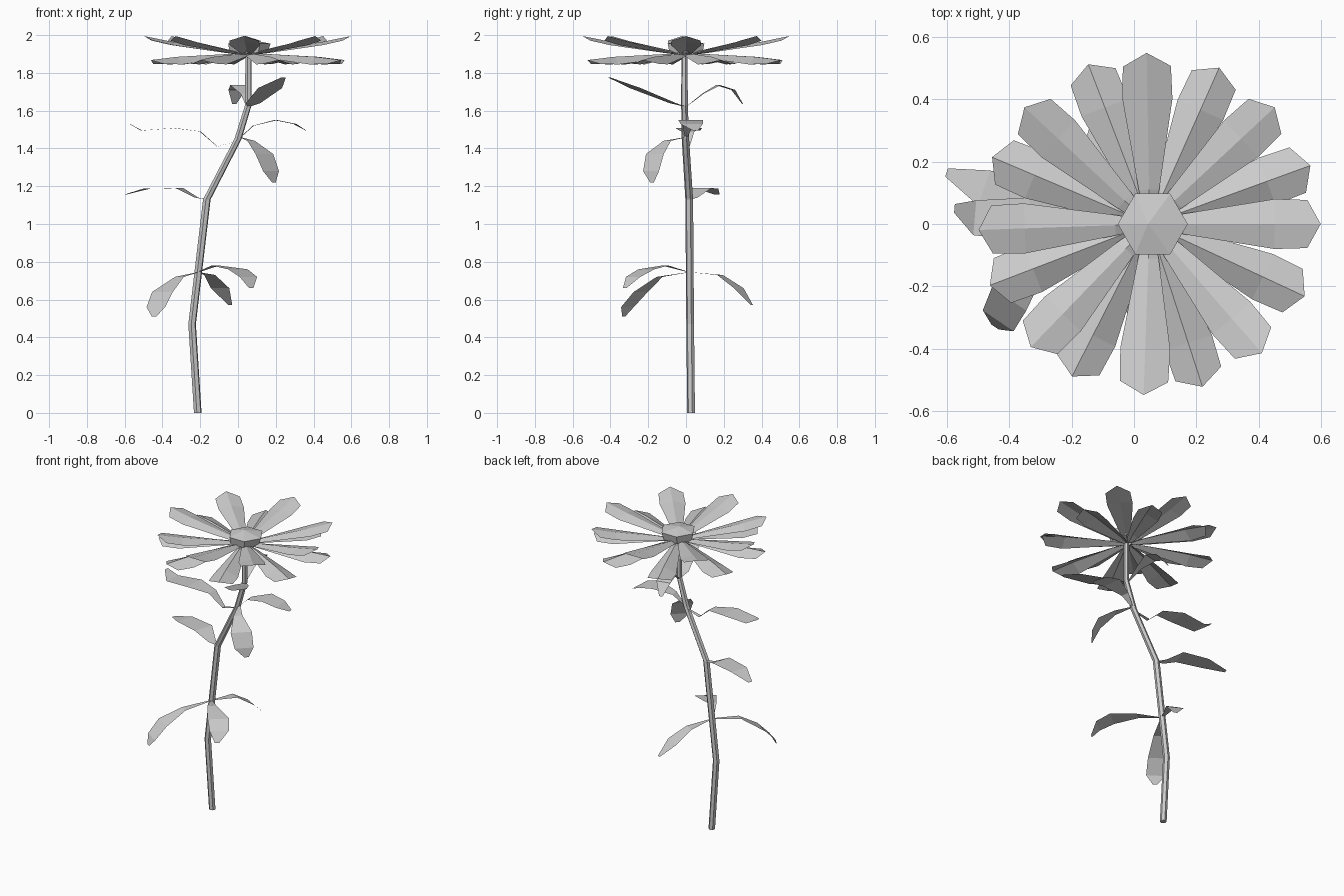
import bpy, bmesh
from math import sin, cos, tau, radians
from mathutils import Vector


def make(name, rows, cap=False, closed=False):
    """Skin a list of equal-length vertex rows into a flat-shaded object."""
    bm = bmesh.new()
    vs = [[bm.verts.new(p) for p in r] for r in rows]
    n = len(rows[0])
    for a, b in zip(vs, vs[1:]):
        for i in range(n if closed else n - 1):
            j = (i + 1) % n
            bm.faces.new((a[i], a[j], b[j], b[i]))
    if cap:
        bm.faces.new(vs[0][::-1])
        bm.faces.new(vs[-1])
    bmesh.ops.remove_doubles(bm, verts=bm.verts, dist=0.0005)
    me = bpy.data.meshes.new(name)
    bm.to_mesh(me)
    bm.free()
    ob = bpy.data.objects.new(name, me)
    bpy.context.collection.objects.link(ob)
    return ob


def ring(x, y, z, r, n=6, turn=0.0):
    return [(x + r * cos(tau * i / n + turn), y + r * sin(tau * i / n + turn), z)
            for i in range(n)]


# Bent six-sided stem
stem = [(-0.213, 0.027, 0, 0.021), (-0.243, 0.022, 0.47, 0.021),
        (-0.165, 0.017, 1.13, 0.021), (0.0, -0.003, 1.45, 0.02),
        (0.055, -0.008, 1.63, 0.018), (0.055, -0.008, 1.9, 0.017)]
make("stem", [ring(*p, turn=0.3) for p in stem], cap=True, closed=True)

# Faceted flower centre
cx, cy = 0.05, 0.0
make("flower_centre", [ring(cx + 0.007, cy, 1.905, 0.1), ring(cx + 0.01, cy, 1.955, 0.112),
                       ring(cx - 0.005, cy, 1.98, 0.0)], closed=True)


# Creased petals in two layers: (radius, half width, edge height, crease height)
def petal(name, deg, profile):
    a = radians(deg)
    d, s = Vector((cos(a), sin(a), 0)), Vector((-sin(a), cos(a), 0))
    c = Vector((cx, cy, 0))
    rows = []
    for i, (r, w, z, zc) in enumerate(profile):
        mid_r = 0.548 if i == len(profile) - 1 else r
        edge = c + d * r + Vector((0, 0, z))
        rows.append([edge + s * w, c + d * mid_r + Vector((0, 0, zc)), edge - s * w])
    make(name, rows)


upper = [(0.02, 0.015, 1.893, 1.9), (0.11, 0.033, 1.905, 1.918),
         (0.40, 0.08, 1.947, 1.965), (0.505, 0.077, 1.971, 1.995)]
lower = [(0.02, 0.015, 1.888, 1.895), (0.11, 0.033, 1.88, 1.9),
         (0.40, 0.08, 1.845, 1.885), (0.505, 0.077, 1.848, 1.868)]
for k, deg in enumerate((0, 43, 91, 137, 182, 226, 268, 311)):
    petal(f"upper_petal_{k + 1}", deg, upper)
for k, deg in enumerate((20, 66, 111, 157, 201, 243, 288, 335)):
    petal(f"lower_petal_{k + 1}", deg, lower)


# Curved leaves: flat ribbons along a midline, widest past the middle
def leaf(name, path, width=0.07):
    pts = [Vector(p) for p in path]
    d = pts[-1] - pts[0]
    s = Vector((-d.y, d.x, 0)).normalized()
    prof = {4: (0.08, 0.6, 1.0, 0.2), 5: (0.08, 0.4, 0.95, 0.85, 0.2),
            6: (0.08, 0.2, 0.5, 1.0, 0.8, 0.2)}[len(pts)]
    make(name, [[p + s * width * w, p - s * width * w] for p, w in zip(pts, prof)])


leaves = [
    [(-.21, .015, .745), (-.31, -.14, .72), (-.40, -.24, .64), (-.435, -.31, .56), (-.445, -.33, .51)],
    [(-.21, .015, .745), (-.12, -.11, .78), (0, -.21, .76), (.055, -.28, .72), (.07, -.325, .66)],
    [(-.21, .02, .745), (-.15, .18, .73), (-.095, .28, .66), (-.04, .35, .57)],
    [(-.17, .02, 1.13), (-.22, .035, 1.14), (-.31, .07, 1.19), (-.48, .115, 1.188), (-.6, .165, 1.155)],
    [(0, 0, 1.44), (-.11, .005, 1.41), (-.2, .01, 1.49), (-.34, .015, 1.508), (-.51, .02, 1.495), (-.575, .05, 1.53)],
    [(.01, 0, 1.455), (.08, .01, 1.52), (.2, .025, 1.55), (.3, .03, 1.53), (.36, .05, 1.495)],
    [(.01, 0, 1.46), (.07, -.1, 1.44), (.14, -.165, 1.37), (.175, -.185, 1.28), (.19, -.18, 1.22)],
    [(.055, 0, 1.62), (.08, -.07, 1.64), (.17, -.27, 1.72), (.24, -.405, 1.775)],
    [(.05, 0, 1.62), (.035, .09, 1.69), (.01, .17, 1.735), (-.005, .25, 1.71), (-.02, .3, 1.635)],
]
for k, path in enumerate(leaves):
    leaf(f"leaf_{k + 1}", path, 0.055 if k in (2, 8) else 0.07)
